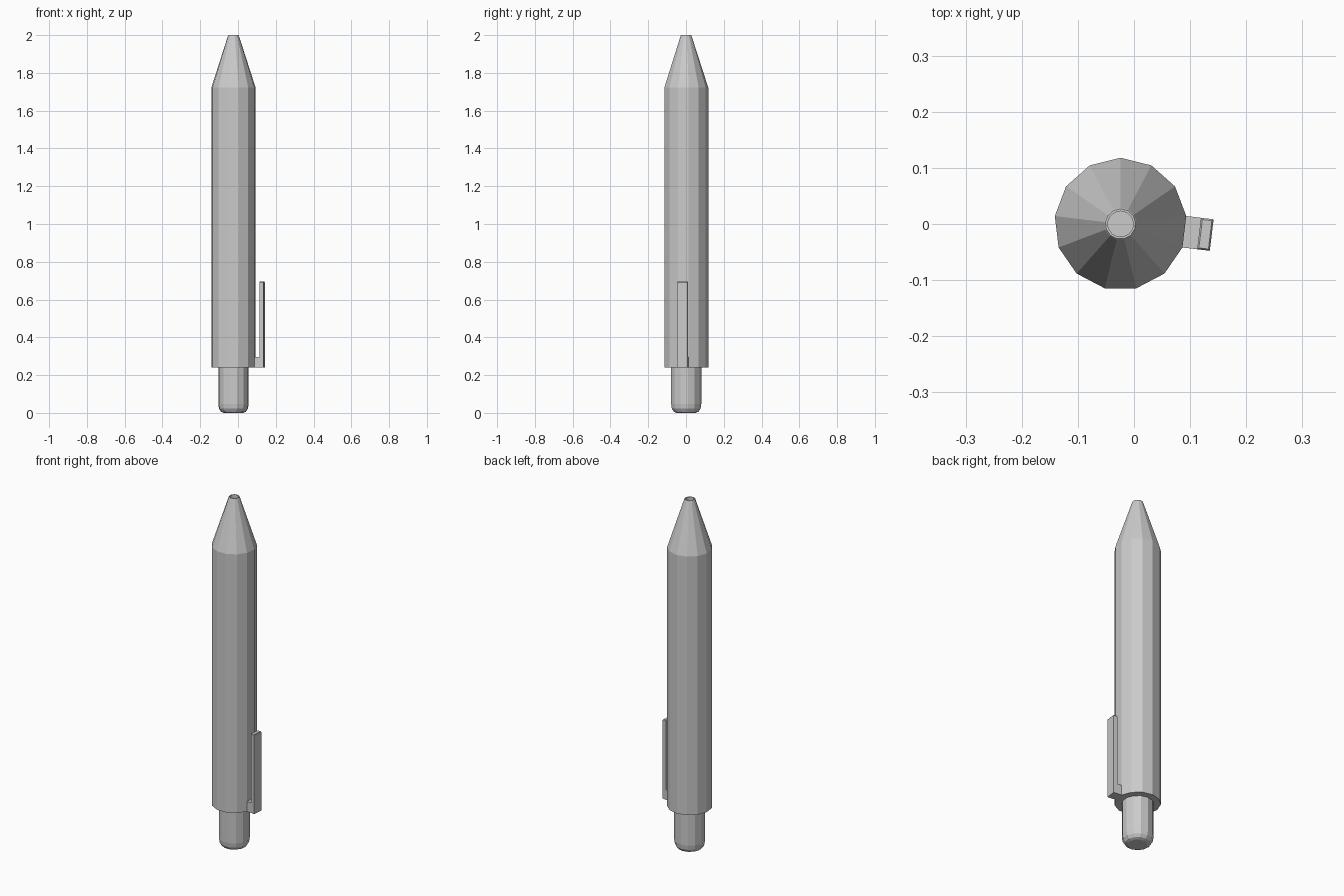
import bpy, bmesh
from math import sin, cos, pi, radians
from mathutils import Matrix

if "Cube" in bpy.data.objects:
    bpy.data.objects.remove(bpy.data.objects["Cube"])

SIDES = 13
AXIS_X = -0.024


def finish(name, bm):
    bmesh.ops.recalc_face_normals(bm, faces=bm.faces)
    mesh = bpy.data.meshes.new(name)
    bm.to_mesh(mesh)
    bm.free()
    obj = bpy.data.objects.new(name, mesh)
    obj.location.x = AXIS_X
    bpy.context.collection.objects.link(obj)
    return obj


def lathe(name, profile):
    """Faceted solid of revolution from (radius, z) points, capped at both ends."""
    bm = bmesh.new()
    rings = []
    for r, z in profile:
        angles = [pi / 2 + 2 * pi * k / SIDES for k in range(SIDES)]
        rings.append([bm.verts.new((r * cos(a), r * sin(a), z)) for a in angles])
    for low, high in zip(rings, rings[1:]):
        for k in range(SIDES):
            n = (k + 1) % SIDES
            bm.faces.new((low[k], low[n], high[n], high[k]))
    bm.faces.new(rings[0])
    bm.faces.new(rings[-1])
    return finish(name, bm)


# Barrel with tapered nose and a recessed tip opening
lathe("barrel", [(0.118, 0.24), (0.118, 1.722), (0.029, 1.997),
                 (0.027, 2.0), (0.023, 2.0), (0.023, 1.97)])

# Push button with rounded end
lathe("push_button", [(0.051, 0.0), (0.066, 0.006), (0.077, 0.022),
                      (0.081, 0.048), (0.081, 0.245)])

# Pocket clip: L-shaped arm grown from one barrel facet
half = 0.118 * sin(pi / SIDES)
root = 0.118 * cos(pi / SIDES) - 0.002
bm = bmesh.new()
profile = [(root, 0.24), (0.1637, 0.24), (0.1637, 0.691),
           (0.141, 0.691), (0.141, 0.297), (root, 0.297)]
side = bm.faces.new([bm.verts.new((d, -half, z)) for d, z in profile])
grown = bmesh.ops.extrude_face_region(bm, geom=[side])["geom"]
bmesh.ops.translate(bm, vec=(0, 2 * half, 0),
                    verts=[g for g in grown if isinstance(g, bmesh.types.BMVert)])
bmesh.ops.recalc_face_normals(bm, faces=bm.faces)

# Small chamfer around the clip tip
tip = [f for f in bm.faces if all(v.co.z > 0.69 for v in f.verts)]
bmesh.ops.inset_individual(bm, faces=tip, thickness=0.004, depth=0.004)
bmesh.ops.rotate(bm, verts=bm.verts, cent=(0, 0, 0),
                 matrix=Matrix.Rotation(radians(-90 / SIDES), 3, 'Z'))
finish("pocket_clip", bm)
